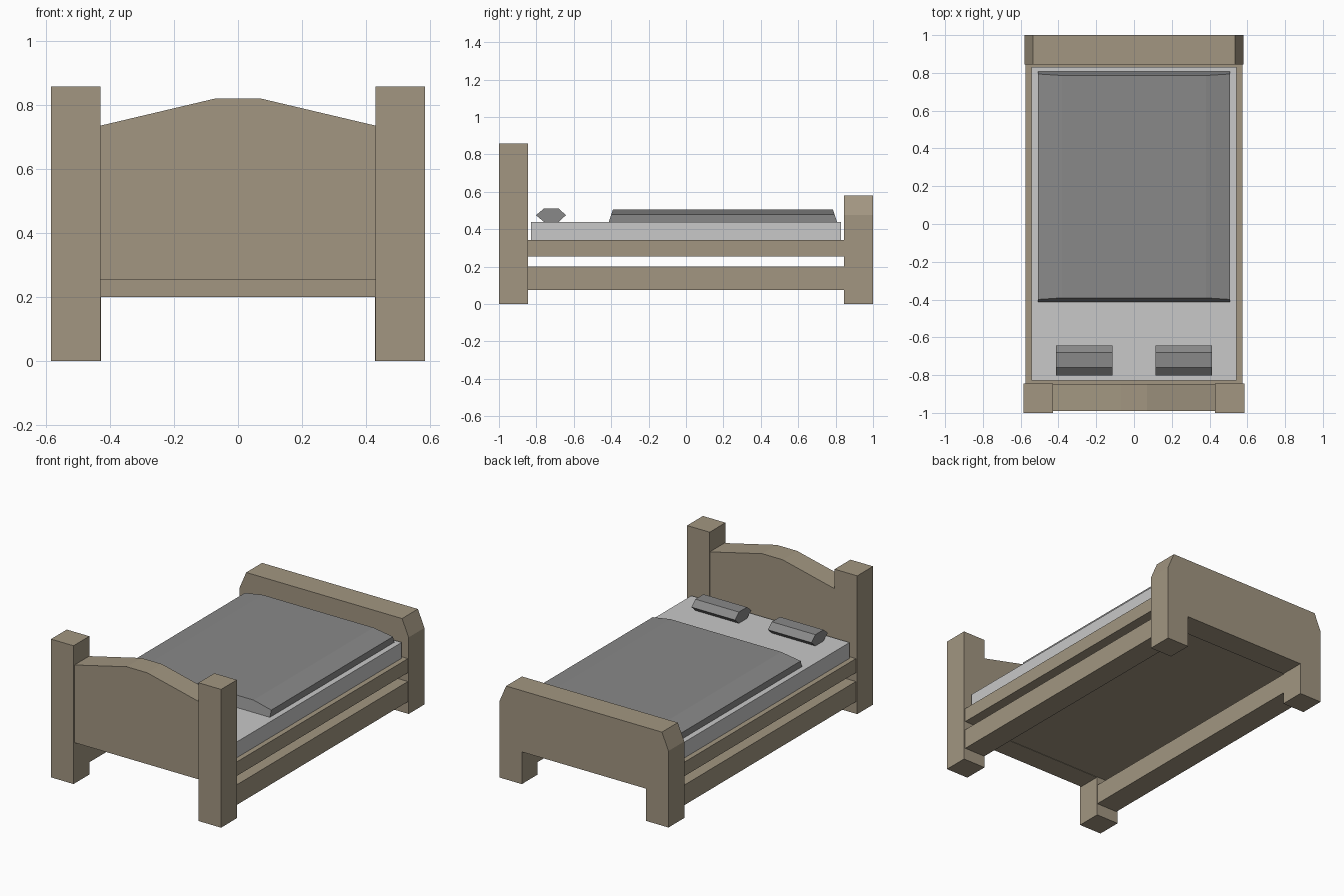
import bpy
import bmesh
from mathutils import Vector

cube = bpy.data.objects.get("Cube")
if cube:
    bpy.data.objects.remove(cube, do_unlink=True)


def make_material(name, r, g, b):
    mat = bpy.data.materials.new(name)
    mat.use_nodes = True
    mat.diffuse_color = (r, g, b, 1)
    mat.node_tree.nodes["Principled BSDF"].inputs["Base Color"].default_value = (r, g, b, 1)
    return mat


wood = make_material("brown wood", 0.36, 0.305, 0.22)
sheet = make_material("pale grey sheet", 0.58, 0.58, 0.58)
cover = make_material("mid grey cloth", 0.25, 0.25, 0.25)


def extrude(name, profile, axis, start, end, mat):
    """Extrude a closed profile along x (profile in y, z) or y (profile in x, z)."""
    bm = bmesh.new()
    verts = [bm.verts.new((start, a, b) if axis == "x" else (a, start, b)) for a, b in profile]
    face = bm.faces.new(verts)
    moved = bmesh.ops.extrude_face_region(bm, geom=[face])["geom"]
    offset = Vector((end - start, 0, 0)) if axis == "x" else Vector((0, end - start, 0))
    bmesh.ops.translate(bm, vec=offset, verts=[v for v in moved if isinstance(v, bmesh.types.BMVert)])
    bmesh.ops.recalc_face_normals(bm, faces=bm.faces)
    mesh = bpy.data.meshes.new(name)
    bm.to_mesh(mesh)
    bm.free()
    mesh.materials.append(mat)
    obj = bpy.data.objects.new(name, mesh)
    bpy.context.collection.objects.link(obj)
    return obj


def box(name, x, y, z, mat):
    profile = [(x[0], z[0]), (x[1], z[0]), (x[1], z[1]), (x[0], z[1])]
    return extrude(name, profile, "y", y[0], y[1], mat)


def mirrored(half):
    """Complete a profile given for its +x half, from bottom to top."""
    return half + [(-x, z) for x, z in reversed(half)]


# Headboard: arched panel between two tall posts
extrude("headboard_panel", mirrored([(0.43, 0.253), (0.43, 0.735), (0.07, 0.82)]),
        "y", -0.99, -0.847, wood)

# Footboard: one board with clipped corners and a cut between the legs
extrude("footboard", mirrored([(0.427, 0.2), (0.427, 0), (0.58, 0), (0.58, 0.475), (0.535, 0.58)]),
        "y", 0.845, 1, wood)

# Posts, lower rails and pillows on both sides
pillow = [(-0.802, 0.475), (-0.76, 0.44), (-0.68, 0.44),
          (-0.642, 0.475), (-0.68, 0.51), (-0.76, 0.51)]
for side, s in (("left", 1), ("right", -1)):
    box(f"{side}_head_post", (s * 0.429, s * 0.584), (-1, -0.845), (0, 0.858), wood)
    box(f"{side}_lower_rail", (s * 0.43, s * 0.575), (-0.85, 0.85), (0.075, 0.2), wood)
    extrude(f"{side}_pillow", pillow, "x", s * 0.113, s * 0.412, cover)

# Base and mattress
box("bed_base", (-0.575, 0.575), (-0.848, 0.85), (0.255, 0.342), wood)
box("mattress", (-0.543, 0.543), (-0.828, 0.83), (0.34, 0.44), sheet)

# Blanket: domed section whose ends lean inwards towards the top
blanket = extrude("blanket", mirrored([(0.508, 0.438), (0.508, 0.48), (0.38, 0.505)]),
                  "y", -0.413, 0.808, cover)
for v in blanket.data.vertices:
    lean = 0.022 * (v.co.z - 0.438) / 0.067
    v.co.y += lean if v.co.y < 0 else -lean
